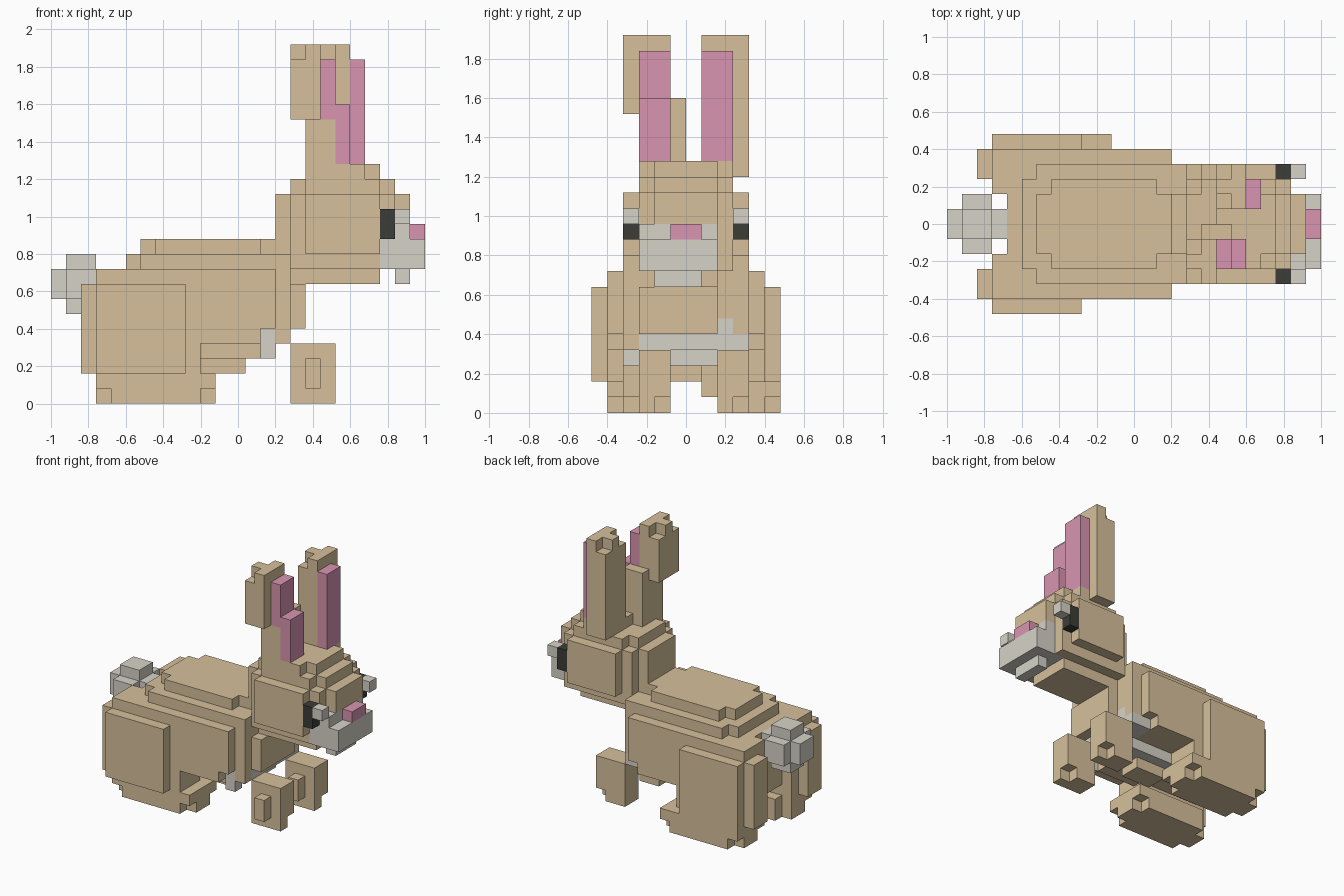
import bpy
import bmesh
from mathutils import Vector

if "Cube" in bpy.data.objects:
    bpy.data.objects.remove(bpy.data.objects["Cube"], do_unlink=True)

UNIT = 0.08                     # edge of one block
WIDTH = 12                      # blocks across, used for mirroring
ORIGIN = Vector((-1.0, -0.48, 0.0))


def material(name, colour):
    mat = bpy.data.materials.new(name)
    mat.use_nodes = True
    mat.diffuse_color = (*colour, 1)
    mat.node_tree.nodes["Principled BSDF"].inputs["Base Color"].default_value = (*colour, 1)
    return mat


MATERIALS = {
    "fur": material("tan fur", (0.68, 0.53, 0.33)),
    "pale": material("pale grey fur", (0.67, 0.65, 0.58)),
    "pink": material("pink skin", (0.69, 0.30, 0.44)),
    "dark": material("dark eye", (0.045, 0.048, 0.04)),
}
cells = {}


def block(part, colour, xs, ys, zs, mirror=False):
    """Fill a range of blocks; a later range replaces an earlier one."""
    for x in range(*xs):
        for y in range(*ys):
            for z in range(*zs):
                for row in {y, WIDTH - 1 - y} if mirror else {y}:
                    cells[x, row, z] = (part, colour)


def carve(xs, ys, zs, mirror=False):
    block(None, None, xs, ys, zs, mirror)


# Body, stepped towards the back and chest
block("body", "fur", (5, 15), (1, 11), (4, 9))
carve((14, 15), (1, 3), (4, 5), True)
block("body", "fur", (4, 16), (4, 8), (3, 9))
block("body", "fur", (5, 16), (2, 10), (4, 10))
carve((5, 6), (2, 3), (9, 10), True)
block("body", "fur", (6, 15), (4, 8), (10, 11))
block("body", "fur", (7, 14), (3, 9), (10, 11))
block("body", "fur", (16, 17), (3, 8), (5, 8))
carve((14, 16), (3, 9), (3, 4))

# Belly
block("belly", "pale", (10, 15), (5, 8), (3, 4))
block("belly", "pale", (14, 16), (3, 10), (4, 5))
block("belly", "pale", (14, 15), (2, 3), (3, 5))
block("belly", "pale", (15, 16), (8, 9), (5, 6))
block("belly", "fur", (10, 13), (5, 7), (2, 3))
block("belly", "fur", (10, 14), (3, 5), (3, 4))

# Haunches
block("haunches", "fur", (3, 10), (1, 4), (2, 9), True)
block("haunches", "fur", (2, 3), (1, 3), (2, 8), True)
block("haunches", "fur", (3, 9), (0, 1), (2, 8), True)

# Hind feet, with notched toes and heels
for part, near, far in (("right_hind_foot", 1, 5), ("left_hind_foot", 8, 12)):
    block(part, "fur", (3, 11), (near, far), (0, 2))
    for end in (3, 10):
        for row in (near, far - 1):
            carve((end, end + 1), (row, row + 1), (0, 1))
carve((3, 4), (4, 5), (1, 2))

# Front paws, each with a knuckle on its right side
for part, near in (("right_front_paw", 3), ("left_front_paw", 8)):
    block(part, "fur", (16, 19), (near, near + 2), (0, 4))
    block(part, "fur", (17, 18), (near - 1, near), (1, 3))
    carve((18, 19), (near + 1, near + 2), (0, 1))

# Tail
block("tail", "pale", (0, 4), (5, 7), (7, 9))
block("tail", "pale", (1, 3), (4, 8), (7, 9))
block("tail", "pale", (1, 3), (5, 7), (6, 10))

# Head
block("head", "fur", (16, 22), (3, 9), (9, 14))
block("head", "fur", (15, 16), (4, 8), (10, 14))
block("head", "fur", (17, 22), (2, 10), (10, 14))
block("head", "fur", (16, 22), (4, 8), (8, 9))
block("head", "fur", (22, 23), (3, 9), (12, 14))
block("head", "fur", (23, 24), (4, 8), (12, 14))
block("head", "fur", (22, 23), (8, 9), (9, 12))
block("head", "fur", (16, 23), (4, 8), (14, 15))
block("head", "fur", (17, 22), (3, 9), (14, 15))
block("head", "fur", (18, 22), (4, 8), (15, 16))
block("head", "fur", (18, 21), (3, 9), (15, 16))

# Eyes with pale fur in front
block("eyes", "dark", (22, 23), (2, 3), (11, 13), True)
block("eyes", "pale", (23, 24), (2, 3), (12, 13), True)

# Muzzle and nose
block("muzzle", "pale", (22, 25), (3, 8), (9, 11))
block("muzzle", "pale", (22, 24), (3, 8), (11, 12))
block("muzzle", "pale", (23, 24), (4, 7), (8, 9))
block("nose", "pink", (24, 25), (5, 7), (11, 12))

# Right ear, bent back
block("right_ear", "fur", (17, 19), (3, 6), (15, 20))
block("right_ear", "fur", (16, 18), (2, 5), (19, 24))
block("right_ear", "pink", (18, 19), (3, 5), (19, 23))
block("right_ear", "pink", (19, 20), (3, 5), (16, 20))
carve((16, 17), (2, 3), (23, 24))
carve((16, 17), (4, 5), (23, 24))

# Left ear, upright
block("left_ear", "fur", (18, 20), (7, 10), (15, 24))
block("left_ear", "pink", (20, 21), (7, 9), (16, 23))
carve((18, 19), (7, 8), (23, 24))
carve((18, 19), (9, 10), (23, 24))

# Turn the exposed block sides of each part into one clean mesh
solid = {cell: tag for cell, tag in cells.items() if tag[0]}
colours = list(MATERIALS)
for part in sorted({tag[0] for tag in solid.values()}):
    bm = bmesh.new()
    used = sorted({c for p, c in solid.values() if p == part}, key=colours.index)
    for cell, (owner, colour) in solid.items():
        if owner != part:
            continue
        centre = Vector(cell) + Vector((0.5, 0.5, 0.5))
        for axis in range(3):
            for sign in (-1, 1):
                normal = Vector((0, 0, 0))
                normal[axis] = sign
                if tuple(int(a + b) for a, b in zip(cell, normal)) in solid:
                    continue
                u = Vector((0, 0, 0))
                u[(axis + 1) % 3] = 0.5
                v = normal.cross(u)
                mid = centre + normal / 2
                corners = (mid - u - v, mid + u - v, mid + u + v, mid - u + v)
                face = bm.faces.new([bm.verts.new(ORIGIN + c * UNIT) for c in corners])
                face.material_index = used.index(colour)
    bmesh.ops.remove_doubles(bm, verts=bm.verts[:], dist=UNIT / 100)
    bmesh.ops.dissolve_limit(bm, angle_limit=0.01, verts=bm.verts[:],
                             edges=bm.edges[:], delimit={"MATERIAL"})
    mesh = bpy.data.meshes.new(part)
    bm.to_mesh(mesh)
    bm.free()
    for colour in used:
        mesh.materials.append(MATERIALS[colour])
    bpy.context.collection.objects.link(bpy.data.objects.new(part, mesh))
